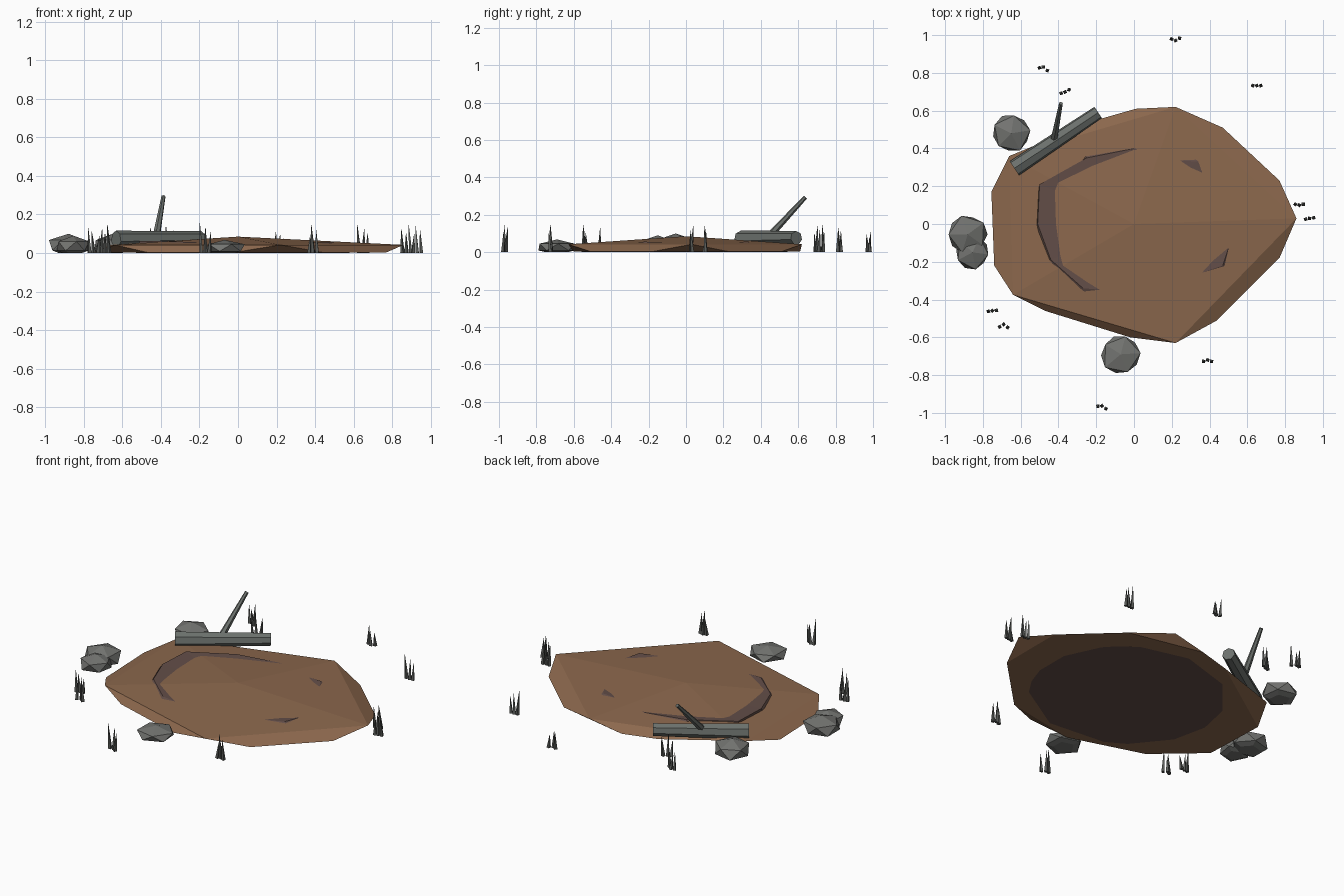
import bpy, bmesh, math, random
from mathutils import Vector

if "Cube" in bpy.data.objects:
    bpy.data.objects.remove(bpy.data.objects["Cube"])

random.seed(4)


def material(name, r, g, b):
    m = bpy.data.materials.new(name)
    m.diffuse_color = (r, g, b, 1)
    m.use_nodes = True
    m.node_tree.nodes["Principled BSDF"].inputs["Base Color"].default_value = m.diffuse_color
    return m


BROWN = material("brown earth", 0.262, 0.138, 0.074)
DARK = material("dark mud", 0.125, 0.076, 0.065)
STONE = material("grey stone", 0.17, 0.173, 0.163)
WOOD = material("weathered wood", 0.15, 0.165, 0.153)
GRASS = material("dry grey grass", 0.10, 0.105, 0.098)


def finish(bm, name, mat):
    bmesh.ops.recalc_face_normals(bm, faces=bm.faces)
    me = bpy.data.meshes.new(name)
    bm.to_mesh(me)
    bm.free()
    me.materials.append(mat)
    ob = bpy.data.objects.new(name, me)
    bpy.context.collection.objects.link(ob)
    return ob


def rod(bm, a, b, r1, r2, sides):
    """Tapered rod between two points."""
    a, b = Vector(a), Vector(b)
    d = b - a
    new = bmesh.ops.create_cone(bm, cap_ends=True, segments=sides, radius1=r1,
                                radius2=r2, depth=d.length)["verts"]
    q = d.to_track_quat('Z', 'Y')
    for v in new:
        v.co = q @ v.co + (a + b) / 2


# Earth mound: five-sided crown, faceted skirt, flat underside
crown = [(0.86, 0.03), (0.22, 0.62), (-0.66, 0.36), (-0.64, -0.375), (0.22, -0.63)]
foot = [(0.77, 0.23), (0.47, 0.51), (0.01, 0.61), (-0.2, 0.55), (-0.755, 0.17),
        (-0.74, -0.22), (-0.47, -0.46), (-0.02, -0.60), (0.44, -0.51), (0.77, -0.18)]
bm = bmesh.new()
apex = bm.verts.new((0, 0, 0.085))
up = [bm.verts.new((x, y, 0.042)) for x, y in crown]
low = [bm.verts.new((x, y, 0.003)) for x, y in foot]
for i in range(5):
    j = (i + 1) % 5
    bm.faces.new((apex, up[i], up[j]))
    bm.faces.new((up[i], low[2 * i], low[2 * i + 1], up[j]))
    bm.faces.new((up[i], low[2 * i - 1], low[2 * i]))
bm.faces.new(low[::-1])
finish(bm, "earth_mound", BROWN)

# Mud ring: its raised lip breaks through the mound, its base shows underneath
lip = [(0.51, -0.1, 0.052), (0.5, 0.1, 0.042), (0.365, 0.265, 0.053), (0.33, 0.33, 0.057),
       (0.2, 0.34, 0.055), (0, 0.4, 0.055), (-0.25, 0.35, 0.059), (-0.5, 0.21, 0.062),
       (-0.51, 0, 0.063), (-0.44, -0.19, 0.062), (-0.27, -0.34, 0.058),
       (-0.16, -0.35, 0.0535), (0.1, -0.42, 0.042), (0.34, -0.265, 0.053),
       (0.47, -0.22, 0.056)]
bm = bmesh.new()
mid = bm.verts.new((0, 0, 0.035))
top = [bm.verts.new(p) for p in lip]
base = []
for x, y, z in lip:
    a = math.atan2(y, x)
    base.append(bm.verts.new((0.03 + 0.56 * math.cos(a), 0.53 * math.sin(a) - 0.02, 0)))
for i in range(len(lip)):
    bm.faces.new((mid, top[i - 1], top[i]))
    bm.faces.new((top[i - 1], base[i - 1], base[i], top[i]))
bm.faces.new(base[::-1])
finish(bm, "mud_ring", DARK)

# Stones: irregular faceted lumps cut flat at the ground
stones = [(-0.65, 0.48, 0.10, 0.10), (-0.88, -0.055, 0.10, 0.10),
          (-0.855, -0.15, 0.088, 0.09), (-0.07, -0.69, 0.105, 0.068)]
for n, (x, y, r, h) in enumerate(stones):
    bm = bmesh.new()
    bmesh.ops.create_icosphere(bm, subdivisions=1, radius=1)
    turn = random.random() * 6
    for v in bm.verts:
        a = math.atan2(v.co.y, v.co.x) + turn
        s = math.hypot(v.co.x, v.co.y) * r * random.uniform(1.02, 1.18)
        v.co = (x + s * math.cos(a), y + s * math.sin(a), h * (0.4 + 0.6 * v.co.z))
    geom = bm.verts[:] + bm.edges[:] + bm.faces[:]
    bmesh.ops.bisect_plane(bm, geom=geom, plane_co=(0, 0, 0), plane_no=(0, 0, -1),
                           clear_outer=True)
    bmesh.ops.holes_fill(bm, edges=[e for e in bm.edges if e.is_boundary])
    finish(bm, f"stone_{n + 1}", STONE)

# Fallen log and its broken branch
bm = bmesh.new()
rod(bm, (-0.633, 0.295, 0.07), (-0.19, 0.59, 0.076), 0.046, 0.037, 7)
finish(bm, "fallen_log", WOOD)
bm = bmesh.new()
rod(bm, (-0.425, 0.44, 0.08), (-0.387, 0.638, 0.293), 0.02, 0.011, 6)
finish(bm, "log_branch", WOOD)

# Grass tufts: three thin spikes each
tufts = [(0.22, 0.98, 0.11), (-0.48, 0.82, 0.13), (-0.365, 0.70, 0.14), (0.65, 0.72, 0.145),
         (0.875, 0.11, 0.145), (0.93, 0.035, 0.14), (-0.75, -0.45, 0.13),
         (-0.69, -0.545, 0.145), (0.39, -0.72, 0.145), (-0.17, -0.975, 0.155)]
for n, (x, y, h) in enumerate(tufts):
    bm = bmesh.new()
    for k in range(3):
        bx = x + (k - 1) * 0.021
        by = y + random.uniform(-0.014, 0.014)
        hh = h * (1, 0.85, 0.7)[(k + n) % 3]
        rod(bm, (bx, by, 0), (bx + random.uniform(-0.01, 0.01),
                              by + random.uniform(-0.01, 0.01), hh), 0.012, 0.001, 4)
    for v in bm.verts:
        v.co.z = max(v.co.z, 0)
    finish(bm, f"grass_tuft_{n + 1}", GRASS)
